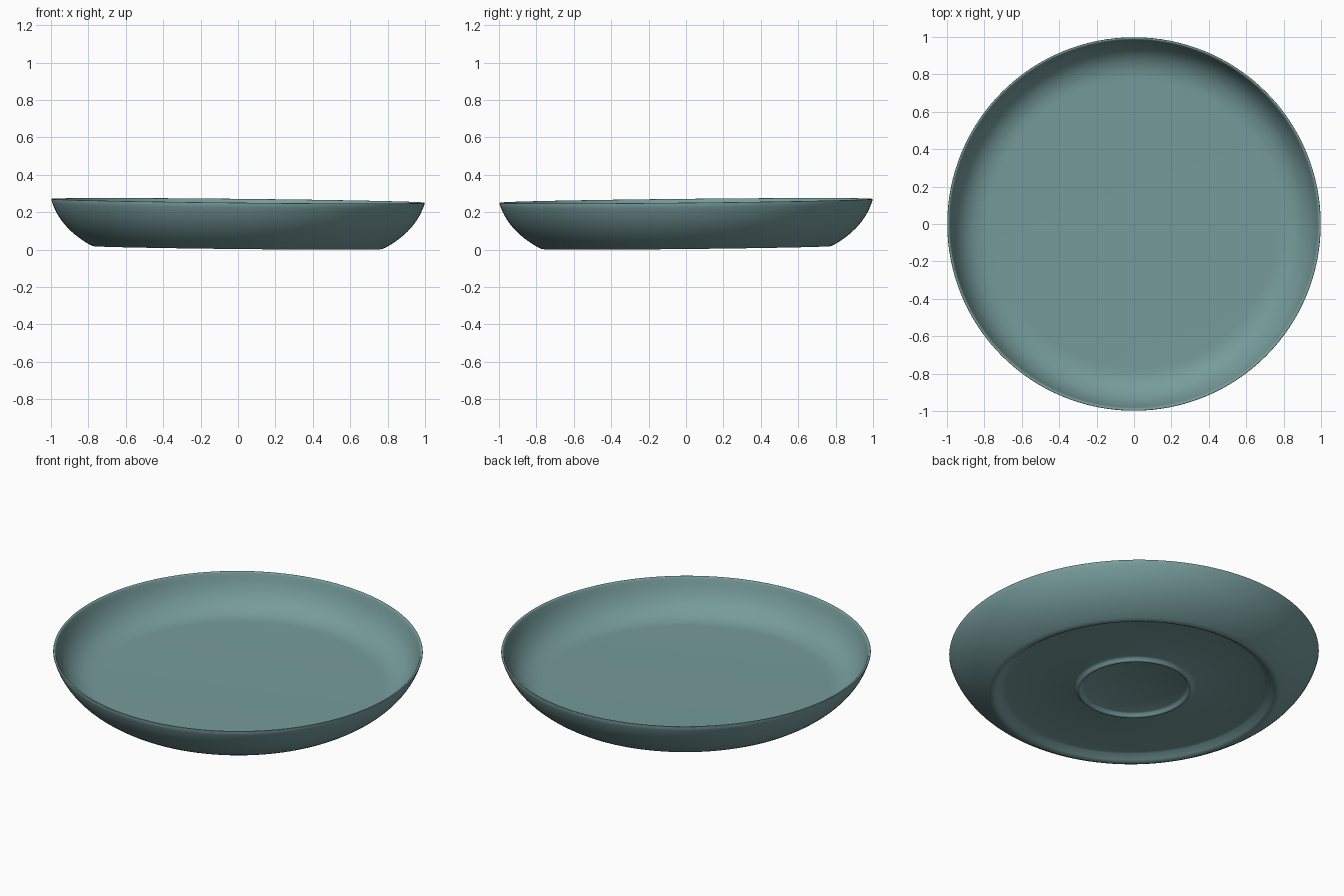
import bpy, bmesh, math
from mathutils import Vector, Matrix

cube = bpy.data.objects.get("Cube")
if cube:
    bpy.data.objects.remove(cube)

SEGMENTS = 128
HEIGHT = 0.25

# Glaze
glaze = bpy.data.materials.new("grey teal glaze")
glaze.use_nodes = True
colour = (0.18, 0.33, 0.326, 1)
glaze.diffuse_color = colour
glaze.node_tree.nodes["Principled BSDF"].inputs["Base Color"].default_value = colour


def bend(a, b, c, steps=12):
    """Quadratic curve from a to c, pulled towards b."""
    a, b, c = Vector(a), Vector(b), Vector(c)
    return [a * (1 - t) ** 2 + b * 2 * t * (1 - t) + c * t * t
            for t in (i / steps for i in range(steps + 1))]


# Underside: recessed base, raised inner ring, foot edge
profile = [Vector(p) for p in ((0, 0.035), (0.275, 0.035))]
profile += bend((0.285, 0.03), (0.301, -0.002), (0.317, 0.03), 6)
profile += [Vector(p) for p in ((0.33, 0.035), (0.7, 0.035), (0.72, 0.031),
                                (0.745, 0.008), (0.76, 0.0), (0.775, 0.0))]
# Outer wall, rim, inner wall and floor
profile += bend((0.79, 0.007), (0.955, 0.1), (0.998, 0.246))
profile += bend((0.997, 0.249), (0.991, 0.252), (0.986, 0.247), 4)
profile += bend((0.983, 0.24), (0.94, 0.075), (0.8, 0.055))
profile += [Vector((0.77, 0.054)), Vector((0, 0.054))]

# Revolve the profile, with the origin at the middle of the rim
bm = bmesh.new()
verts = [bm.verts.new((p.x, 0, p.y - HEIGHT)) for p in profile]
edges = [bm.edges.new(pair) for pair in zip(verts, verts[1:])]
bmesh.ops.spin(bm, geom=verts + edges, cent=(0, 0, 0), axis=(0, 0, 1),
               angle=math.tau, steps=SEGMENTS, use_duplicate=False)
bmesh.ops.remove_doubles(bm, verts=bm.verts, dist=0.0002)
bmesh.ops.recalc_face_normals(bm, faces=bm.faces)

mesh = bpy.data.meshes.new("shallow_dish")
bm.to_mesh(mesh)
bm.free()
mesh.materials.append(glaze)
dish = bpy.data.objects.new("shallow_dish", mesh)
bpy.context.collection.objects.link(dish)

# The dish leans very slightly towards its front left
dish.rotation_euler = (0.0103, 0.0103, 0)
bpy.context.view_layer.update()
low = min((dish.matrix_world @ v.co).z for v in mesh.vertices)
dish.location.z = -low

bpy.ops.object.select_all(action="DESELECT")
dish.select_set(True)
bpy.context.view_layer.objects.active = dish
bpy.ops.object.shade_smooth_by_angle(angle=math.radians(40))
